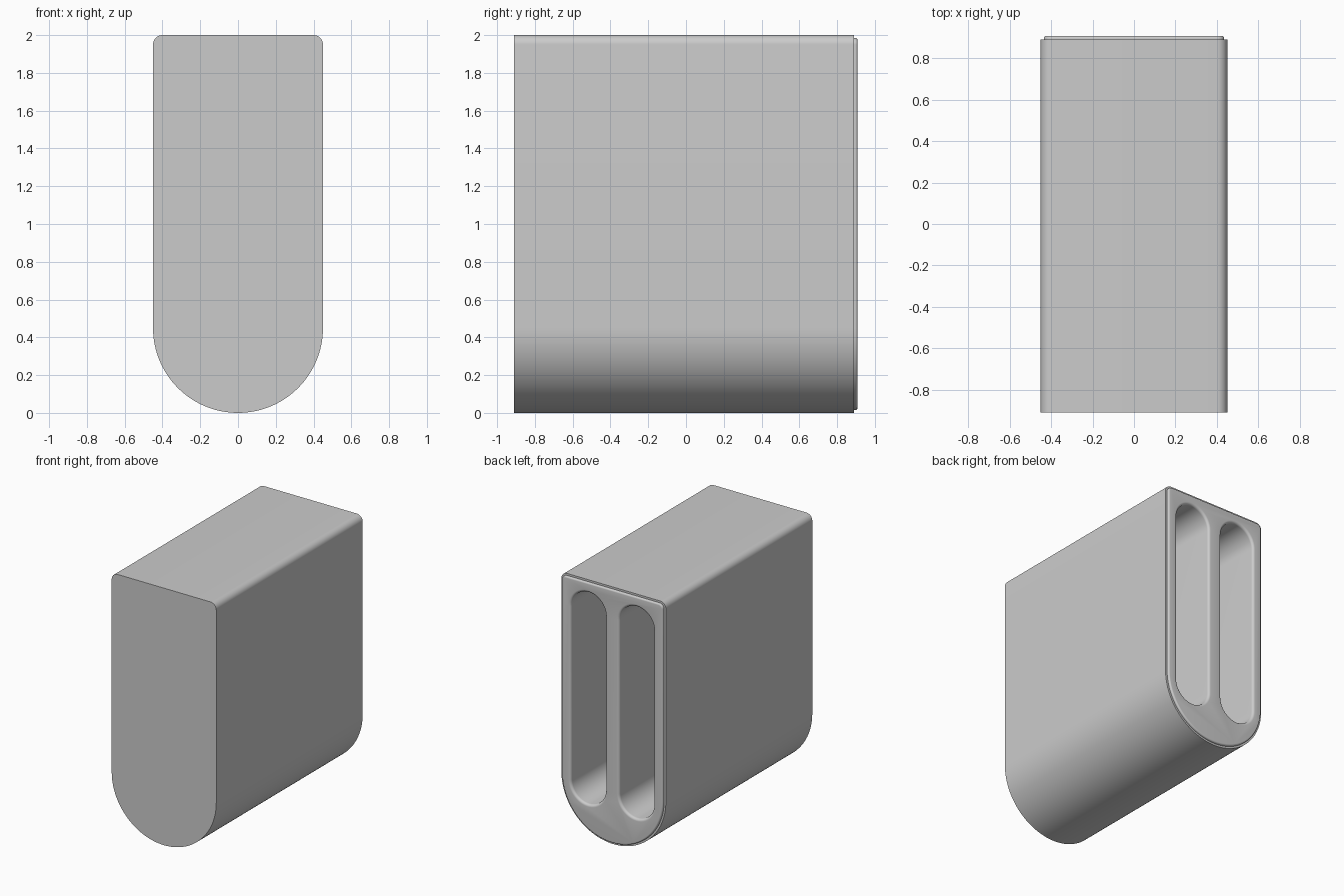
import bpy, bmesh, math

if "Cube" in bpy.data.objects:
    bpy.data.objects.remove(bpy.data.objects["Cube"], do_unlink=True)

grey = bpy.data.materials.new("light_grey")
grey.use_nodes = True
colour = (0.6, 0.6, 0.6, 1)
grey.diffuse_color = colour
grey.node_tree.nodes["Principled BSDF"].inputs["Base Color"].default_value = colour


def outline(arcs, inset):
    """Closed x-z outline from arcs (x, z, radius, start, end, steps), shrunk by inset."""
    points = []
    for x, z, r, start, end, steps in arcs:
        for i in range(steps + 1):
            a = math.radians(start + (end - start) * i / steps)
            points.append((x + (r - inset) * math.cos(a), z + (r - inset) * math.sin(a)))
    return points


def loft(name, arcs, sections):
    """Solid through sections (y, inset) of one outline."""
    bm = bmesh.new()
    rings = [[bm.verts.new((x, y, z)) for x, z in outline(arcs, inset)]
             for y, inset in sections]
    n = len(rings[0])
    for a, b in zip(rings, rings[1:]):
        for i in range(n):
            j = (i + 1) % n
            bm.faces.new((a[i], a[j], b[j], b[i]))
    bm.faces.new(rings[0])
    bm.faces.new(rings[-1])
    bmesh.ops.recalc_face_normals(bm, faces=bm.faces)
    mesh = bpy.data.meshes.new(name)
    bm.to_mesh(mesh)
    bm.free()
    mesh.materials.append(grey)
    obj = bpy.data.objects.new(name, mesh)
    bpy.context.collection.objects.link(obj)
    return obj


def quarter_round(y, radius, inset, direction, steps=6):
    """Sections of a fillet that ends on the plane y."""
    turns = [math.pi / 2 * i / steps for i in range(steps + 1)]
    return [(y - radius + radius * math.sin(t),
             inset + direction * radius * (1 - math.cos(t))) for t in turns]


# Round-bottomed case with a stepped, rounded lip on the back
front, step, back = -0.91, 0.89, 0.908
case_arcs = [(0, 0.45, 0.45, 180, 360, 64),
             (0.4, 1.95, 0.05, 0, 90, 10),
             (-0.4, 1.95, 0.05, 90, 180, 10)]
case = loft("case", case_arcs,
            [(front, 0), (step, 0), (step, 0.015)] + quarter_round(back, 0.012, 0.015, 1))

# Two deep upright slots with rounded mouths
for side, label in ((1, "left"), (-1, "right")):
    x, r = side * 0.208, 0.148
    slot_arcs = [(x, 0.41, r, 180, 360, 32), (x, 1.76, r, 0, 180, 32)]
    mouth = quarter_round(back, 0.02, 0, -1)
    cutter = loft(label + "_slot_cutter", slot_arcs,
                  [(-0.85, 0)] + mouth + [(back + 0.05, -0.02)])
    cutter.hide_render = True
    cutter.hide_set(True)
    cut = case.modifiers.new(label + "_slot", 'BOOLEAN')
    cut.operation = 'DIFFERENCE'
    cut.solver = 'EXACT'
    cut.object = cutter

# Apply the cuts, then smooth the curved walls
bpy.context.view_layer.objects.active = case
case.select_set(True)
for modifier in list(case.modifiers):
    bpy.ops.object.modifier_apply(modifier=modifier.name)
for obj in [o for o in bpy.data.objects if o.name.endswith("_slot_cutter")]:
    bpy.data.objects.remove(obj, do_unlink=True)
bpy.ops.object.shade_smooth_by_angle(angle=math.radians(30))
